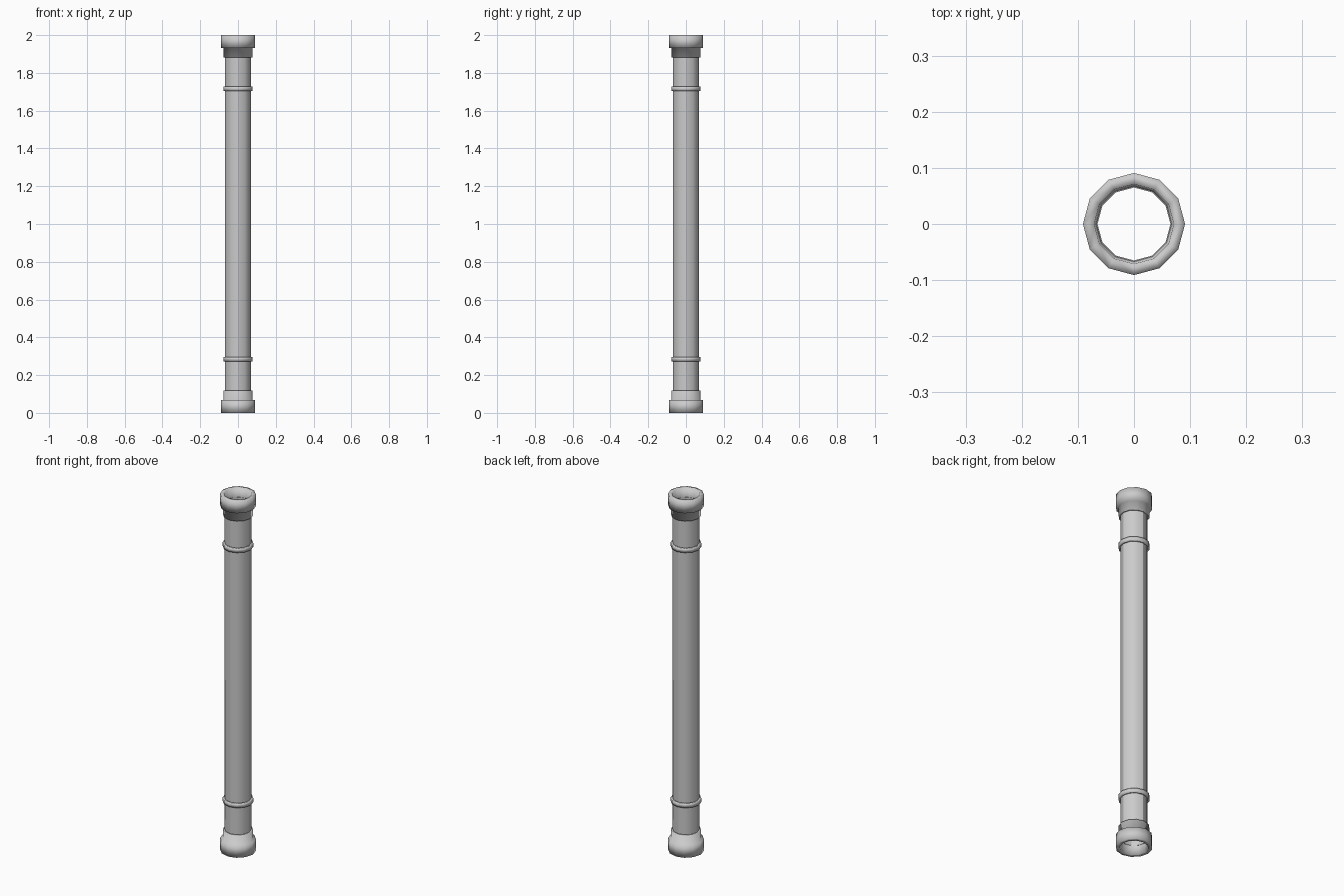
import bpy
import bmesh
from math import cos, sin, tau

SIDES = 12
HEIGHT = 2.0

default = bpy.data.objects.get("Cube")
if default:
    bpy.data.objects.remove(default, do_unlink=True)

grey = bpy.data.materials.new("pipe_grey")
grey.use_nodes = True
COLOUR = (0.6, 0.6, 0.6, 1)
grey.diffuse_color = COLOUR
grey.node_tree.nodes["Principled BSDF"].inputs["Base Color"].default_value = COLOUR


def lathe(name, profile, flip=False):
    """Turn a closed (radius, height) loop about z; flip mirrors it to the top end."""
    bm = bmesh.new()
    loops = []
    for radius, z in profile:
        z = HEIGHT - z if flip else z
        loops.append([bm.verts.new((radius * cos(tau * i / SIDES),
                                    radius * sin(tau * i / SIDES), z))
                      for i in range(SIDES)])
    for a, b in zip(loops, loops[1:] + loops[:1]):
        for i in range(SIDES):
            j = (i + 1) % SIDES
            bm.faces.new((a[i], a[j], b[j], b[i]))
    bmesh.ops.recalc_face_normals(bm, faces=bm.faces)
    for face in bm.faces:
        face.smooth = True
    mesh = bpy.data.meshes.new(name)
    bm.to_mesh(mesh)
    bm.free()
    mesh.materials.append(grey)
    obj = bpy.data.objects.new(name, mesh)
    bpy.context.collection.objects.link(obj)
    return obj


# Long hollow shaft
shaft = lathe("shaft", [(0.068, 0.05), (0.068, 1.95), (0.065, 1.95), (0.065, 0.05)])
bpy.context.view_layer.objects.active = shaft
shaft.select_set(True)
bpy.ops.object.shade_smooth_by_angle()

# Stepped end sockets and thin bands, repeated at both ends
socket = [(0.071, 0), (0.091, 0), (0.091, 0.068), (0.077, 0.068),
          (0.077, 0.119), (0.067, 0.119), (0.067, 0.05)]
band = [(0.067, 0.273), (0.078, 0.273), (0.078, 0.296), (0.067, 0.296)]
for end, flip in (("bottom", False), ("top", True)):
    lathe(end + "_socket", socket, flip)
    lathe(end + "_band", band, flip)
